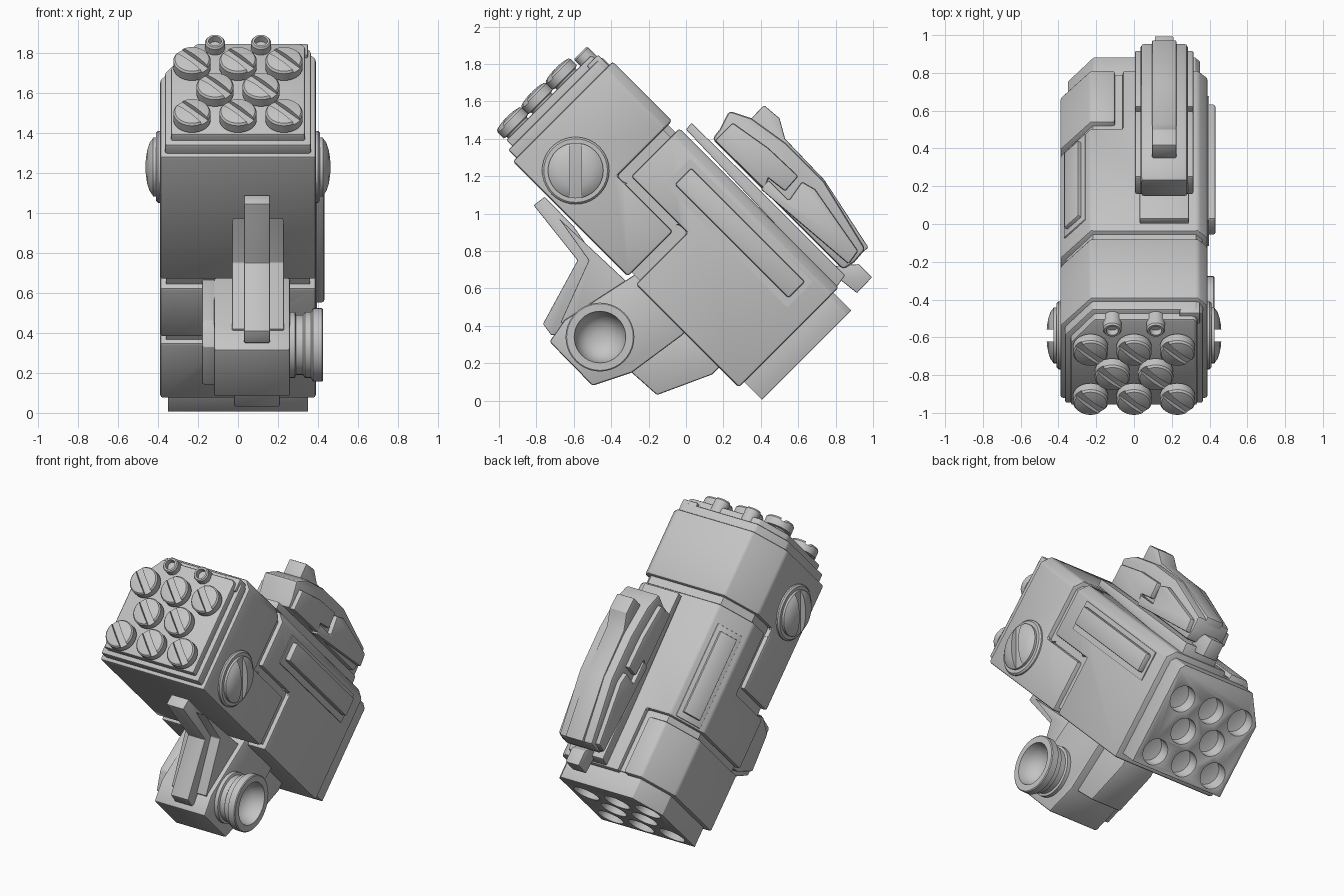
import bpy, bmesh, math
from mathutils import Matrix, Vector

cube = bpy.data.objects.get("Cube")
if cube:
    bpy.data.objects.remove(cube, do_unlink=True)

grey = bpy.data.materials.new("plain_grey")
grey.use_nodes = True
grey.diffuse_color = (0.55, 0.55, 0.55, 1)
grey.node_tree.nodes["Principled BSDF"].inputs["Base Color"].default_value = grey.diffuse_color

S = math.sqrt(0.5)
parts = []


def pod(x, u, v):
    """Pod frame (x across, u along the barrels, v up from its belly) to world."""
    return Vector((x, (v - u) * S, (u + v) * S))


def finish(name, bm, bevel=0, cuts=()):
    bmesh.ops.recalc_face_normals(bm, faces=bm.faces)
    me = bpy.data.meshes.new(name)
    bm.to_mesh(me)
    bm.free()
    ob = bpy.data.objects.new(name, me)
    bpy.context.collection.objects.link(ob)
    for c in cuts:
        m = ob.modifiers.new("cut", 'BOOLEAN')
        m.object, m.solver = c, 'EXACT'
    if bevel:
        m = ob.modifiers.new("bevel", 'BEVEL')
        m.width, m.segments, m.limit_method = bevel, 2, 'ANGLE'
        m.angle_limit = math.radians(35)
    if cuts or bevel:
        dg = bpy.context.evaluated_depsgraph_get()
        new = bpy.data.meshes.new_from_object(ob.evaluated_get(dg))
        ob.modifiers.clear()
        ob.data = new
    ob.data.materials.clear()
    ob.data.materials.append(grey)
    parts.append(ob)
    return ob


def loft(name, rings, **kw):
    bm = bmesh.new()
    loops = [[bm.verts.new(p) for p in r] for r in rings]
    n = len(loops[0])
    for a, b in zip(loops, loops[1:]):
        for i in range(n):
            bm.faces.new((a[i], a[(i + 1) % n], b[(i + 1) % n], b[i]))
    bm.faces.new(loops[0])
    bm.faces.new(loops[-1])
    return finish(name, bm, **kw)


def along(name, prof, u0, u1, **kw):
    """Cross-section (x, v) extruded along the pod."""
    return loft(name, [[pod(x, u, v) for x, v in prof] for u in (u0, u1)], **kw)


def side(name, prof, x0, x1, **kw):
    """World side outline (y, z) extruded across."""
    return loft(name, [[Vector((x, y, z)) for y, z in prof] for x in (x0, x1)], **kw)


def block(name, x, u, v, **kw):
    return along(name, [(x[0], v[0]), (x[1], v[0]), (x[1], v[1]), (x[0], v[1])], *u, **kw)


def lathe(name, prof, origin, axis, **kw):
    """Profile (radius, height) turned round an axis."""
    q = Vector(axis).to_track_quat('Z', 'Y')
    rings = [[Vector(origin) + q @ Vector((r * math.cos(t), r * math.sin(t), h))
              for t in (math.tau * i / 40 for i in range(40))] for r, h in prof]
    return loft(name, rings, **kw)


def drop(objs):
    for o in objs:
        parts.remove(o)
        bpy.data.objects.remove(o, do_unlink=True)


def section(i):
    """Pod cross-section with one big top chamfer, inset by i."""
    k = i * 0.4
    return [(-.39 + i, .25 + i), (.39 - i, .25 + i), (.39 - i, .95 - k),
            (.34 - k, 1.005 - i), (-.23 + k, 1.005 - i), (-.39 + i, .8 - k)]


# Main pod: inner core seen in the seams, outer shell split by stepped seams
along("inner_core", section(.03), -.14, 1.5)
wide = (-.6, .6)
seams = [block("seam", wide, (1.055, 1.11), (.59, 1.3)),
         block("seam", wide, (.63, 1.11), (.59, .64)),
         block("seam", wide, (.63, .69), (0, .64)),
         block("seam", (-.6, -.1), (.24, .285), (0, 1.3)),
         block("seam", (-.1, -.06), (-.3, .285), (.9, 1.3))]
for s in seams:
    s.scale = (1, 1, 1)
along("outer_shell", section(0), -.15, 1.56, bevel=.015, cuts=seams)
drop(seams)

# Front face plates
along("front_rim", section(.025), 1.5, 1.62, bevel=.012)
along("front_plate", section(.055), 1.55, 1.665, bevel=.012)
block("corner_block", (.24, .35), (1.55, 1.64), (.89, .975), bevel=.008)

# Rear plate with exhaust holes, and barrel caps in the same pattern
u_dir = pod(0, 1, 0)
spots = [(x, v) for v, xs in ((.395, (-.23, 0, .23)), (.58, (-.115, .115)), (.763, (-.23, 0, .23)))
         for x in xs]
holes = [lathe("hole", [(.085, -.4), (.085, -.2)], pod(x, 0, v), u_dir) for x, v in spots]
along("rear_plate", section(.04), -.283, -.1, bevel=.015, cuts=holes)
drop(holes)
for x, v in spots:
    d = .016
    a, b = .15, .15
    slot = along("slot", [(x - a - d, v + b - d), (x - a + d, v + b + d),
                          (x + a + d, v - b + d), (x + a - d, v - b - d)], 1.722, 1.8)
    lathe("barrel_cap", [(.075, 1.62), (.075, 1.675), (.093, 1.68), (.093, 1.728),
                         (.085, 1.739), (.05, 1.747), (.02, 1.75)], pod(x, 0, v), u_dir, cuts=[slot])
    drop([slot])
for x in (-.115, .115):
    lathe("sight_tube", [(.05, 1.6), (.05, 1.705), (.043, 1.715), (.032, 1.715), (.03, 1.68)],
          pod(x, 0, .915), u_dir)

# Slotted domed bolts on both flanks
for s in (-1, 1):
    c = Vector((0, -.59, 1.23))
    slot = side("slot", [(-.622, 1), (-.558, 1), (-.558, 1.5), (-.622, 1.5)], s * .425, s * .6)
    lathe("flank_bolt_rim", [(.18, .36), (.18, .40), (.17, .41), (.14, .41)], c, (s, 0, 0))
    lathe("flank_bolt", [(.148, .38), (.148, .425), (.125, .442), (.09, .454),
                         (.05, .461), (.015, .463)], c, (s, 0, 0), cuts=[slot])
    drop([slot])

# Raised bars on the flank and on the chamfer
block("flank_bar_frame", (.38, .396), (-.03, .9), (.735, .93))
block("flank_bar", (.38, .432), (0, .86), (.775, .9), bevel=.012)
t, n, mid = Vector((.625, .78)), Vector((-.78, .625)), Vector((-.31, .9))
for nm, w, h, u0, u1 in (("chamfer_bar_frame", .09, .009, .3, .94), ("chamfer_bar", .06, .03, .34, .9)):
    along(nm, [mid + t * a * w + n * b for a, b in ((-1, -.02), (1, -.02), (1, h), (-1, h))],
          u0, u1, bevel=.005)

# Top magazine: base, core, flank plates, ridge and rear stub
side("magazine_base", [(.0, 1.45), (.03, 1.485), (.3, 1.22), (.85, .67), (.8, .6)], .03, .29, bevel=.006)
side("magazine_core", [(.14, 1.4), (.18, 1.45), (.23, 1.55), (.35, 1.51), (.53, 1.38), (.74, 1.17),
                       (.96, .81), (.9, .74), (.84, .7)], .035, .285, bevel=.02)
front_panel = [(.155, 1.39), (.25, 1.485), (.44, 1.35), (.6, 1.2), (.53, 1.12),
               (.44, 1.19), (.42, 1.13)]
rear_panel = [(.4, 1.13), (.44, 1.18), (.55, 1.07), (.62, 1.17), (.69, 1.13), (.92, .8), (.87, .73)]
for x0, x1 in ((.005, .06), (.26, .315)):
    side("magazine_front_panel", front_panel, x0, x1, bevel=.01)
    side("magazine_rear_panel", rear_panel, x0, x1, bevel=.01)
side("magazine_ridge", [(.3, 1.4), (.35, 1.51), (.417, 1.58), (.5, 1.51), (.53, 1.4), (.74, 1.18),
                        (.975, .82), (.9, .75)], .095, .225, bevel=.008)
side("magazine_stub", [(.8, .72), (.925, .73), (.995, .66), (.914, .575), (.82, .65)], .11, .21, bevel=.006)

# Lower sensor housing
side("sensor_housing", [(-.73, .315), (-.5, .08), (-.29, .15), (-.02, .35), (.12, .5),
                        (-.15, .75), (-.28, .67), (-.65, .43)], -.12, .26, bevel=.012)
side("housing_side_plate", [(-.62, .33), (-.46, .14), (-.3, .2), (-.1, .35), (0, .5),
                            (-.2, .7), (-.3, .65), (-.58, .46)], -.18, -.1, bevel=.01)
side("lower_block", [(-.32, .2), (-.29, .15), (-.155, .03), (.14, .14), (.25, .25), (0, .45)],
     -.02, .21, bevel=.01)
side("mount_plate", [(-.68, .975), (-.3, .62), (-.28, .55), (-.6, .36), (-.67, .42), (-.52, .75)],
     -.03, .23, bevel=.006)
side("mount_bar", [(-.815, 1.045), (-.755, 1.09), (-.6, .93), (-.48, .76), (-.6, .36),
                   (-.72, .35), (-.765, .41), (-.58, .75)], .03, .16, bevel=.006)

# Sensor lens barrel with a hollow bowl
lathe("sensor_lens", [(.165, .2), (.165, .285), (.15, .29), (.15, .325), (.165, .335), (.165, .365),
                      (.184, .375), (.184, .42), (.178, .425), (.138, .425), (.13, .39),
                      (.11, .35), (.075, .32), (.03, .305)], (0, -.46, .34), (1, 0, 0))

# Smooth the rounded parts while keeping hard edges
bpy.ops.object.select_all(action='DESELECT')
for o in parts:
    o.select_set(True)
bpy.context.view_layer.objects.active = parts[0]
bpy.ops.object.shade_smooth_by_angle(angle=math.radians(30))
